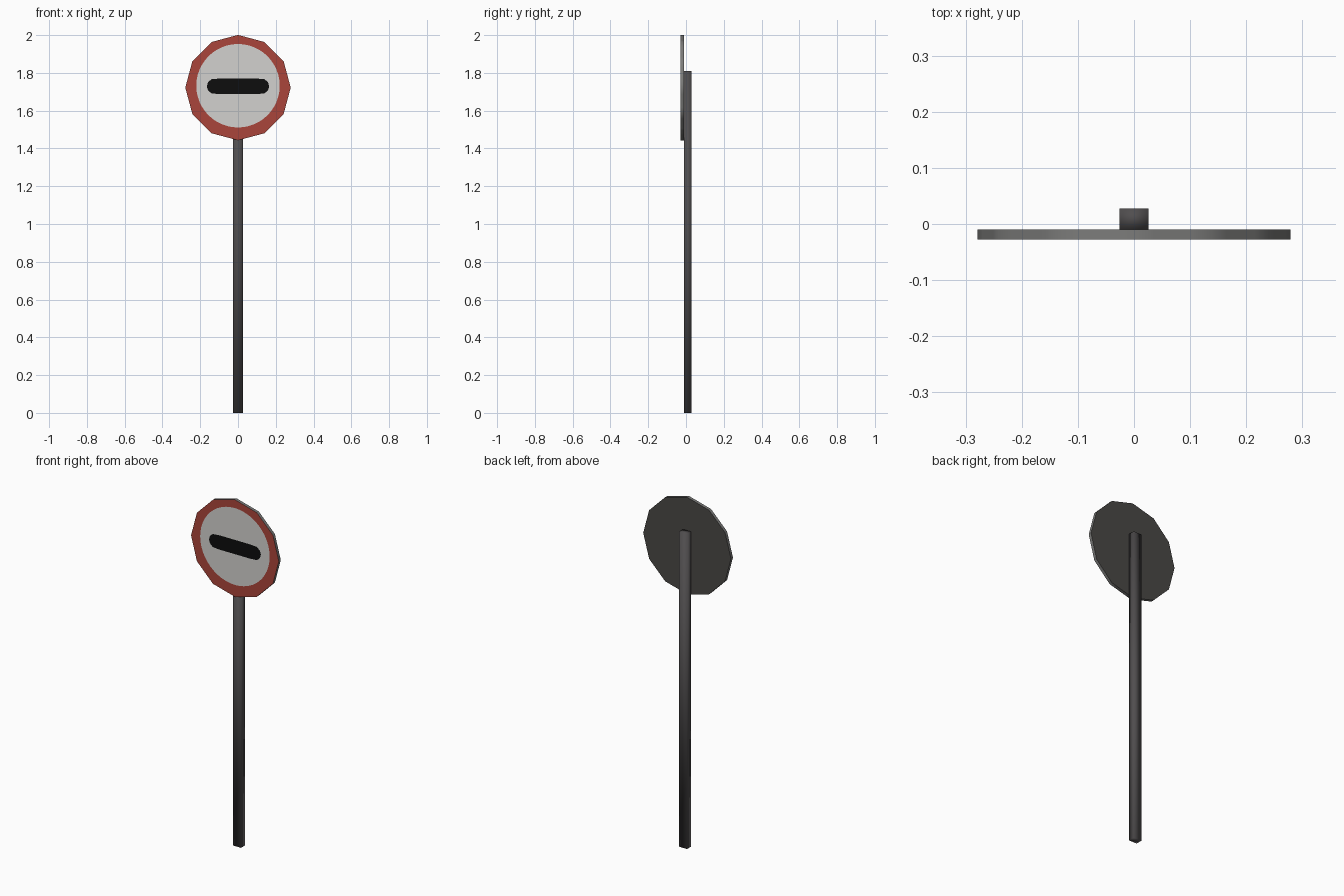
import bpy, bmesh, math

if "Cube" in bpy.data.objects:
    bpy.data.objects.remove(bpy.data.objects["Cube"])

SIDES, N = 12, 48
FRONT, BACK = -0.028, -0.010


def material(name, rgb):
    m = bpy.data.materials.new(name)
    m.diffuse_color = (*rgb, 1)
    m.use_nodes = True
    m.node_tree.nodes["Principled BSDF"].inputs["Base Color"].default_value = m.diffuse_color
    return m


def finish(name, bm, mats, angle):
    bmesh.ops.recalc_face_normals(bm, faces=bm.faces)
    me = bpy.data.meshes.new(name)
    bm.to_mesh(me)
    bm.free()
    for m in mats:
        me.materials.append(m)
    me.shade_smooth()
    me.set_sharp_from_angle(angle=math.radians(angle))
    ob = bpy.data.objects.new(name, me)
    bpy.context.collection.objects.link(ob)
    return ob


def polygon_radius(t, r=0.279):
    # straight-sided polygon with a corner at angle 0
    step = 2 * math.pi / SIDES
    return r * math.cos(step / 2) / math.cos(t % step - step / 2)


def bar_radius(t, half=0.165, r=0.041):
    # rounded bar measured along a ray from its middle
    c, s = abs(math.cos(t)), abs(math.sin(t))
    k = half - r
    if s > 1e-6 and r / s * c <= k:
        return r / s
    return k * c + math.sqrt(max(0, r * r - k * k * s * s))


def ring(bm, radius, y, z, n=N):
    out = []
    for i in range(n):
        t = 2 * math.pi * i / n
        r = radius(t)
        out.append(bm.verts.new((r * math.cos(t), y, z + r * math.sin(t))))
    return out


def bridge(bm, a, b, mat):
    n = len(a)
    for i in range(n):
        j = (i + 1) % n
        bm.faces.new((a[i], a[j], b[j], b[i])).material_index = mat


red = material("sign red", (0.40, 0.06, 0.043))
white = material("sign white", (0.65, 0.64, 0.62))
black = material("sign black", (0.004, 0.004, 0.004))
rim_grey = material("rim grey", (0.20, 0.20, 0.195))
back_grey = material("back grey", (0.068, 0.064, 0.060))
pole_grey = material("pole grey", (0.080, 0.075, 0.077))

# Sign plate: red border, white field and black bar cut into the front face
bm = bmesh.new()
back = ring(bm, polygon_radius, BACK, 1.722)
front = ring(bm, polygon_radius, FRONT, 1.722)
field = ring(bm, lambda t: 0.221, FRONT, 1.732)
bar = ring(bm, bar_radius, FRONT, 1.729)
bm.faces.new(back).material_index = 4
bridge(bm, back, front, 3)
bridge(bm, front, field, 0)
bridge(bm, field, bar, 1)
bm.faces.new(bar).material_index = 2
finish("sign_plate", bm, [red, white, black, rim_grey, back_grey], 40)

# Square pole behind the plate, softly shaded
bm = bmesh.new()
bmesh.ops.create_cube(bm, size=1)
for v in bm.verts:
    v.co = (v.co.x * 0.052, 0.009 + v.co.y * 0.038, (v.co.z + 0.5) * 1.81)
finish("pole", bm, [pole_grey], 180)
